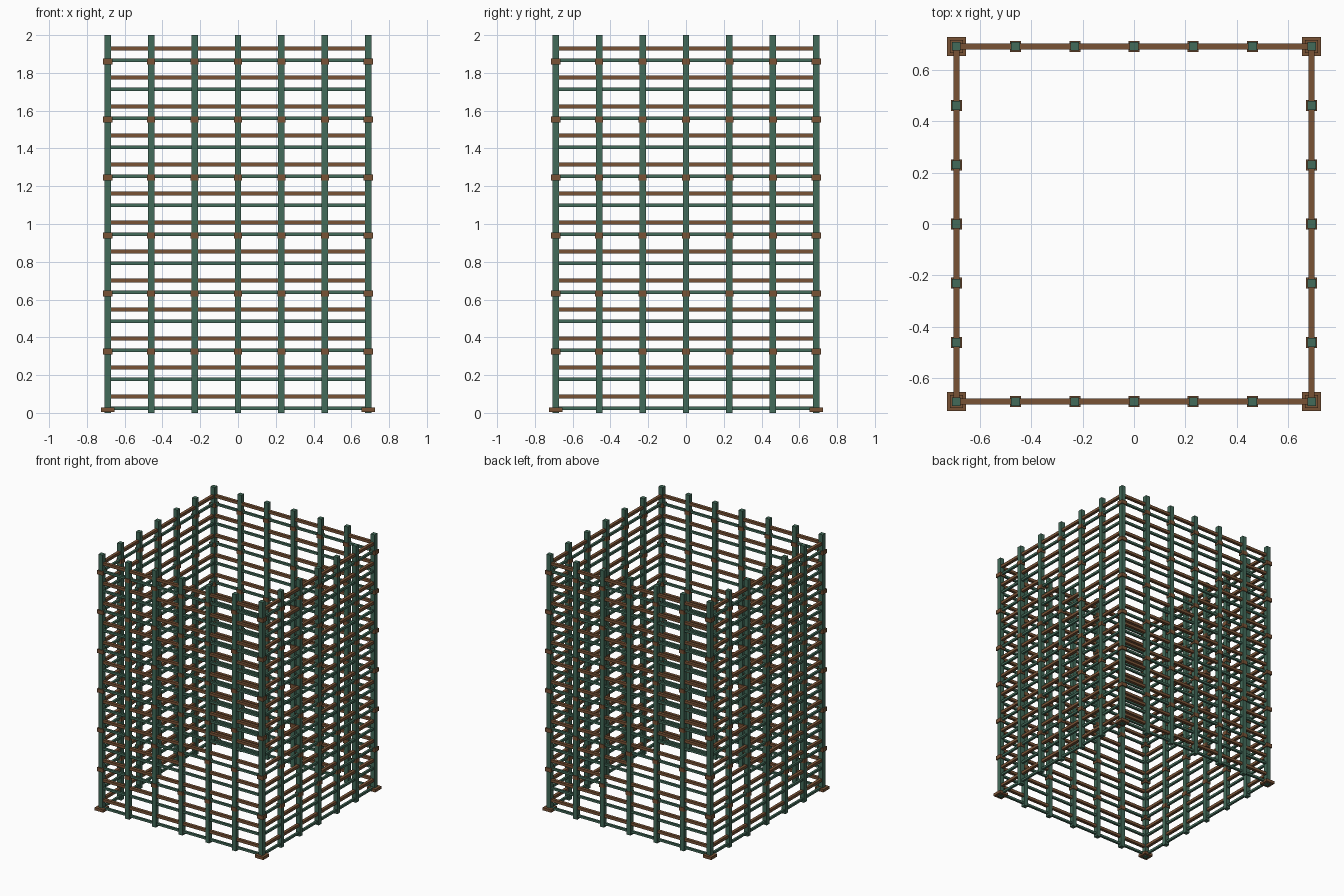
import bpy, bmesh
from mathutils import Matrix, Vector

if "Cube" in bpy.data.objects:
    bpy.data.objects.remove(bpy.data.objects["Cube"])


def material(name, rgb):
    m = bpy.data.materials.new(name)
    m.diffuse_color = (*rgb, 1.0)
    m.use_nodes = True
    m.node_tree.nodes["Principled BSDF"].inputs["Base Color"].default_value = m.diffuse_color
    return m


GREEN = material("painted green", (0.055, 0.145, 0.100))
BROWN = material("rust brown", (0.190, 0.085, 0.036))

HALF = 0.69            # wall centre line
STEP = HALF / 3        # post spacing
FLOOR = 0.1535         # rail spacing


def boxes(name, items, mat):
    """One object made of (centre, size) boxes."""
    bm = bmesh.new()
    for centre, size in items:
        bmesh.ops.create_cube(bm, size=1.0, matrix=Matrix.Translation(Vector(centre))
                              @ Matrix.Diagonal((*size, 1.0)))
    mesh = bpy.data.meshes.new(name)
    bm.to_mesh(mesh)
    bm.free()
    mesh.materials.append(mat)
    ob = bpy.data.objects.new(name, mesh)
    bpy.context.collection.objects.link(ob)
    return ob


# Post positions: four corners, and five posts between them on each wall
corners = [(sx * HALF, sy * HALF) for sx in (-1, 1) for sy in (-1, 1)]
between = []
for i in range(-2, 3):
    for s in (-1, 1):
        between += [(i * STEP, s * HALF), (s * HALF, i * STEP)]


def posts(spots, width):
    return [((x, y, 1.0), (width, width, 2.0)) for x, y in spots]


boxes("corner_posts", posts(corners, 0.034), GREEN)
boxes("wall_posts", posts(between, 0.034), GREEN)

# Foot plates under the corners
boxes("foot_plates", [((x, y, 0.017), (0.073, 0.073, 0.022)) for x, y in corners], BROWN)


# Collars wrapped around the posts at every second level
def collars(spots, width, height):
    return [((x, y, 0.325 + 0.307 * k), (width, width, height))
            for x, y in spots for k in range(6)]


boxes("corner_collars", collars(corners, 0.05, 0.03), BROWN)
boxes("wall_collars", collars(between, 0.043, 0.03), BROWN)


# Horizontal rails on all four walls
def rails(first, length, depth, height):
    items = []
    for k in range(13):
        z = first + FLOOR * k
        for s in (-1, 1):
            items.append(((0, s * HALF, z), (length, depth, height)))
            items.append(((s * HALF, 0, z), (depth, length, height)))
    return items


boxes("brown_rails", rails(0.087, 1.412, 0.023, 0.021), BROWN)
boxes("green_rails", rails(0.025, 1.39, 0.017, 0.017), GREEN)
